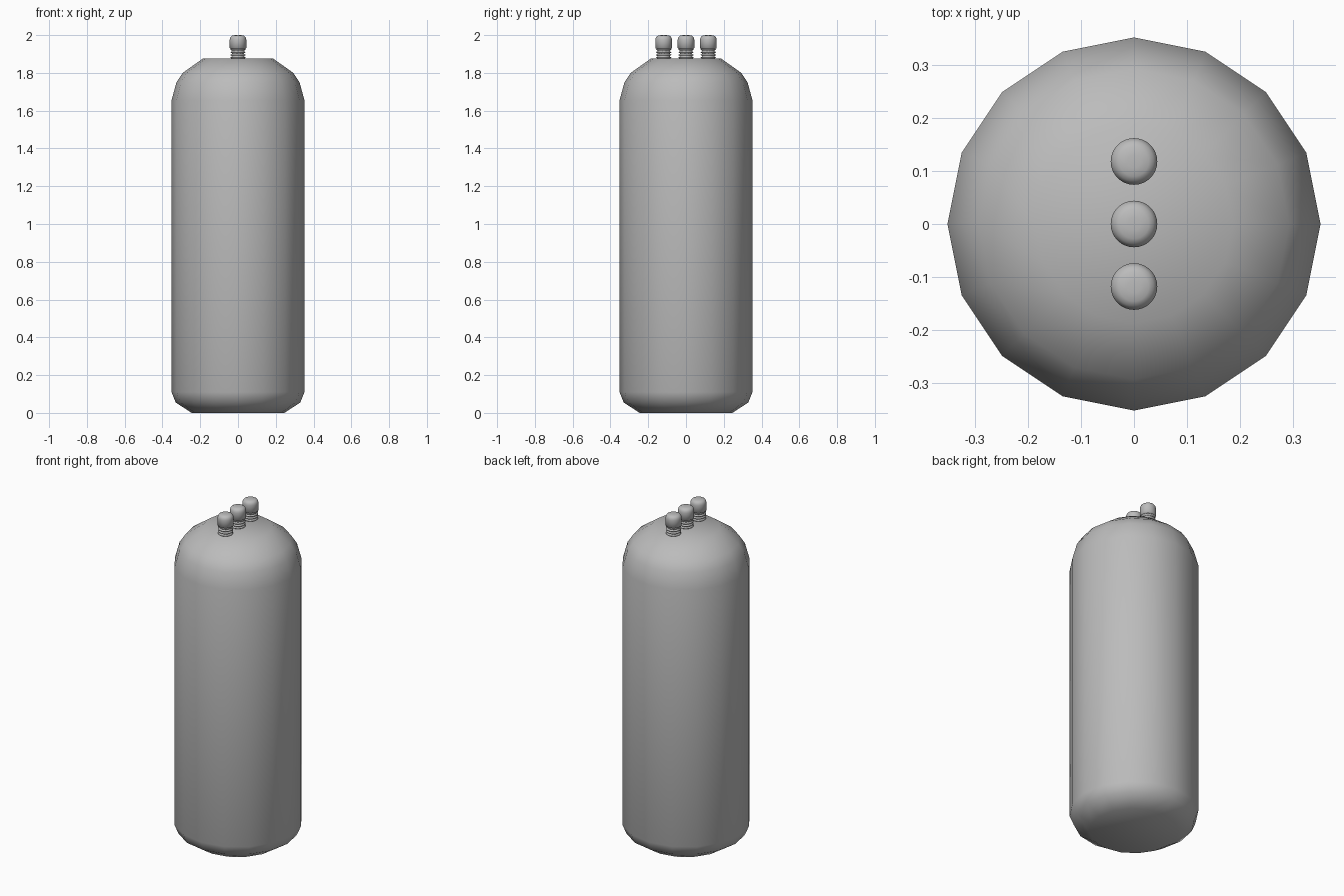
import bpy, bmesh, math

cube = bpy.data.objects.get("Cube")
if cube:
    bpy.data.objects.remove(cube, do_unlink=True)

steel = bpy.data.materials.new("grey_steel")
steel.use_nodes = True
GREY = (0.5, 0.5, 0.5, 1)
steel.diffuse_color = GREY
steel.node_tree.nodes["Principled BSDF"].inputs["Base Color"].default_value = GREY


def lathe(name, profile, sides, location=(0, 0, 0), pitch=0):
    """Revolve (radius, height) points, closing both ends; pitch makes the rings climb into a helix."""
    bm = bmesh.new()
    rings = []
    for r, z in profile:
        ring = []
        for i in range(sides):
            a = math.tau * i / sides
            ring.append(bm.verts.new((r * math.cos(a), r * math.sin(a), z + pitch * i / sides)))
        rings.append(ring)
    for low, high in zip(rings, rings[1:]):
        for i in range(sides):
            j = (i + 1) % sides
            bm.faces.new((low[i], low[j], high[j], high[i]))
    bm.faces.new(rings[0][::-1])
    bm.faces.new(rings[-1])
    mesh = bpy.data.meshes.new(name)
    bm.to_mesh(mesh)
    bm.free()
    mesh.materials.append(steel)
    mesh.shade_smooth()
    obj = bpy.data.objects.new(name, mesh)
    obj.location = location
    bpy.context.collection.objects.link(obj)
    return obj


# Tank body with chamfered base and rounded shoulder
lathe("tank_body", [(0.245, 0), (0.33, 0.055), (0.352, 0.11), (0.352, 1.655),
                    (0.326, 1.75), (0.293, 1.80), (0.187, 1.875)], 16)

# Threaded neck: alternating root and crest rings
THREADS, BASE, STEP = 4, 1.872, 0.014
thread = []
for k in range(THREADS):
    z = BASE + k * STEP
    thread += [(0.033, z), (0.033, z + 0.004), (0.041, z + 0.008), (0.041, z + 0.010)]
thread.append((0.033, BASE + THREADS * STEP))

# Rounded valve cap
cap = [(0.036, 1.926), (0.044, 1.931), (0.044, 1.976), (0.042, 1.985),
       (0.037, 1.993), (0.028, 1.998), (0.012, 2.0)]

# Row of three valves across the top
for place, y in (("front", -0.118), ("middle", 0), ("back", 0.118)):
    lathe(place + "_valve_thread", thread, 32, (0, y, 0))
    lathe(place + "_valve_cap", cap, 32, (0, y, 0))
